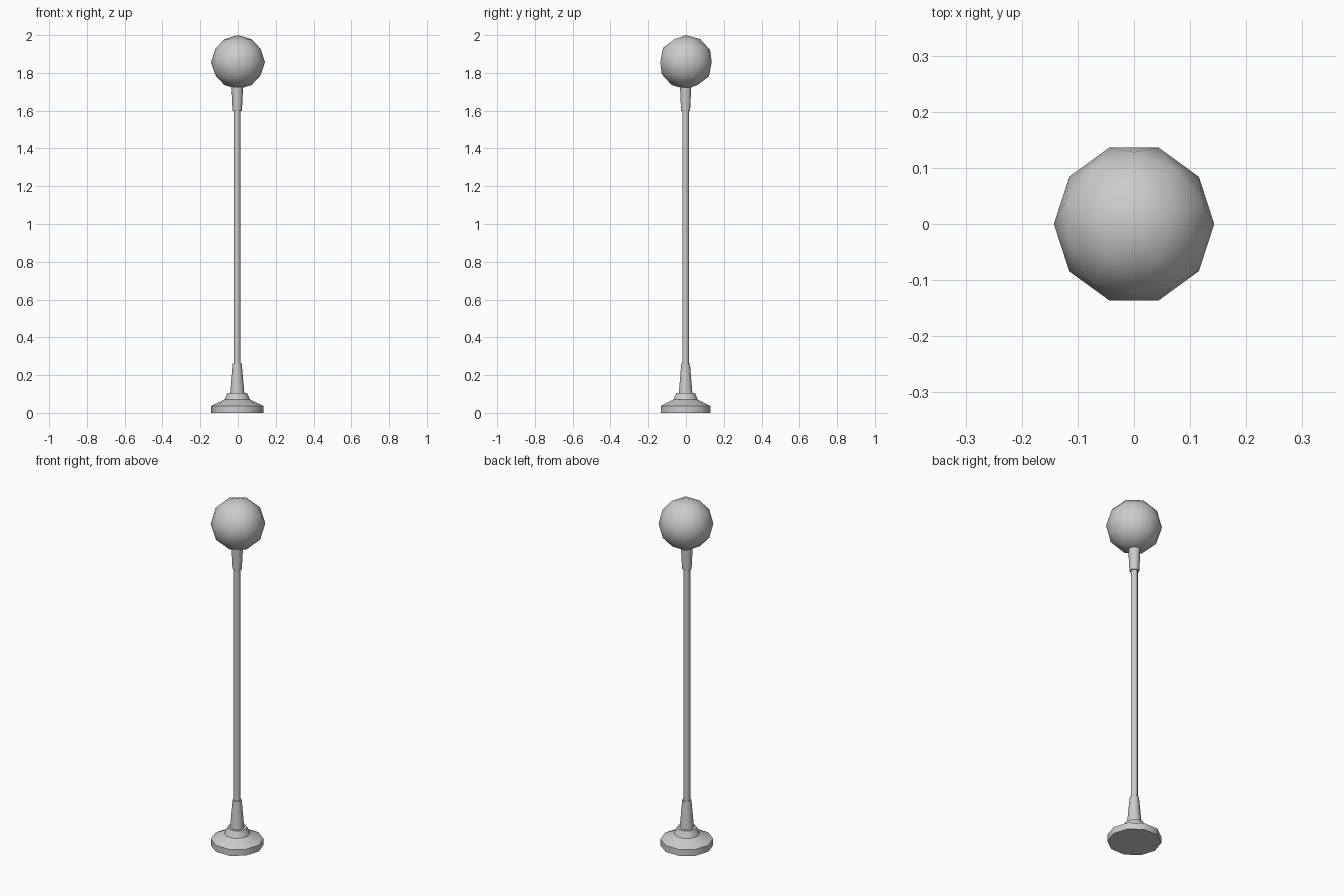
import bpy, math

if "Cube" in bpy.data.objects:
    bpy.data.objects.remove(bpy.data.objects["Cube"])

SIDES = 10
AXIS = (-0.004, -0.002)   # post sits a hair off the globe's centre

grey = bpy.data.materials.new("plain_grey")
grey.diffuse_color = (0.6, 0.6, 0.6, 1)
grey.use_nodes = True
grey.node_tree.nodes["Principled BSDF"].inputs["Base Color"].default_value = grey.diffuse_color


def finish(obj, name):
    obj.name = name
    obj.data.materials.append(grey)
    bpy.ops.object.select_all(action='DESELECT')
    obj.select_set(True)
    bpy.context.view_layer.objects.active = obj
    bpy.ops.object.shade_smooth_by_angle(angle=math.radians(37))


def lathe(name, profile):
    """Closed ten-sided turned part from (radius, z) pairs, bottom to top."""
    verts = [(AXIS[0] + r * math.cos(math.tau * i / SIDES),
              AXIS[1] + r * math.sin(math.tau * i / SIDES), z)
             for r, z in profile for i in range(SIDES)]
    faces = [tuple(reversed(range(SIDES)))]
    for k in range(len(profile) - 1):
        a, b = k * SIDES, (k + 1) * SIDES
        for i in range(SIDES):
            j = (i + 1) % SIDES
            faces.append((a + i, a + j, b + j, b + i))
    faces.append(tuple(range(len(verts) - SIDES, len(verts))))
    mesh = bpy.data.meshes.new(name)
    mesh.from_pydata(verts, [], faces)
    obj = bpy.data.objects.new(name, mesh)
    bpy.context.collection.objects.link(obj)
    finish(obj, name)


# Foot, lower collar, post and globe holder
lathe("base", [(0.138, 0), (0.138, 0.037), (0.068, 0.07), (0.052, 0.105)])
lathe("lower_collar", [(0.038, 0.10), (0.024, 0.262)])
lathe("post", [(0.018, 0.25), (0.018, 1.61)])
lathe("globe_holder", [(0.025, 1.597), (0.032, 1.745)])

# Faceted globe
bpy.ops.mesh.primitive_ico_sphere_add(subdivisions=2, radius=0.143,
                                      location=(0, 0, 1.857),
                                      rotation=(0, 0, math.radians(90)))
finish(bpy.context.object, "globe")
